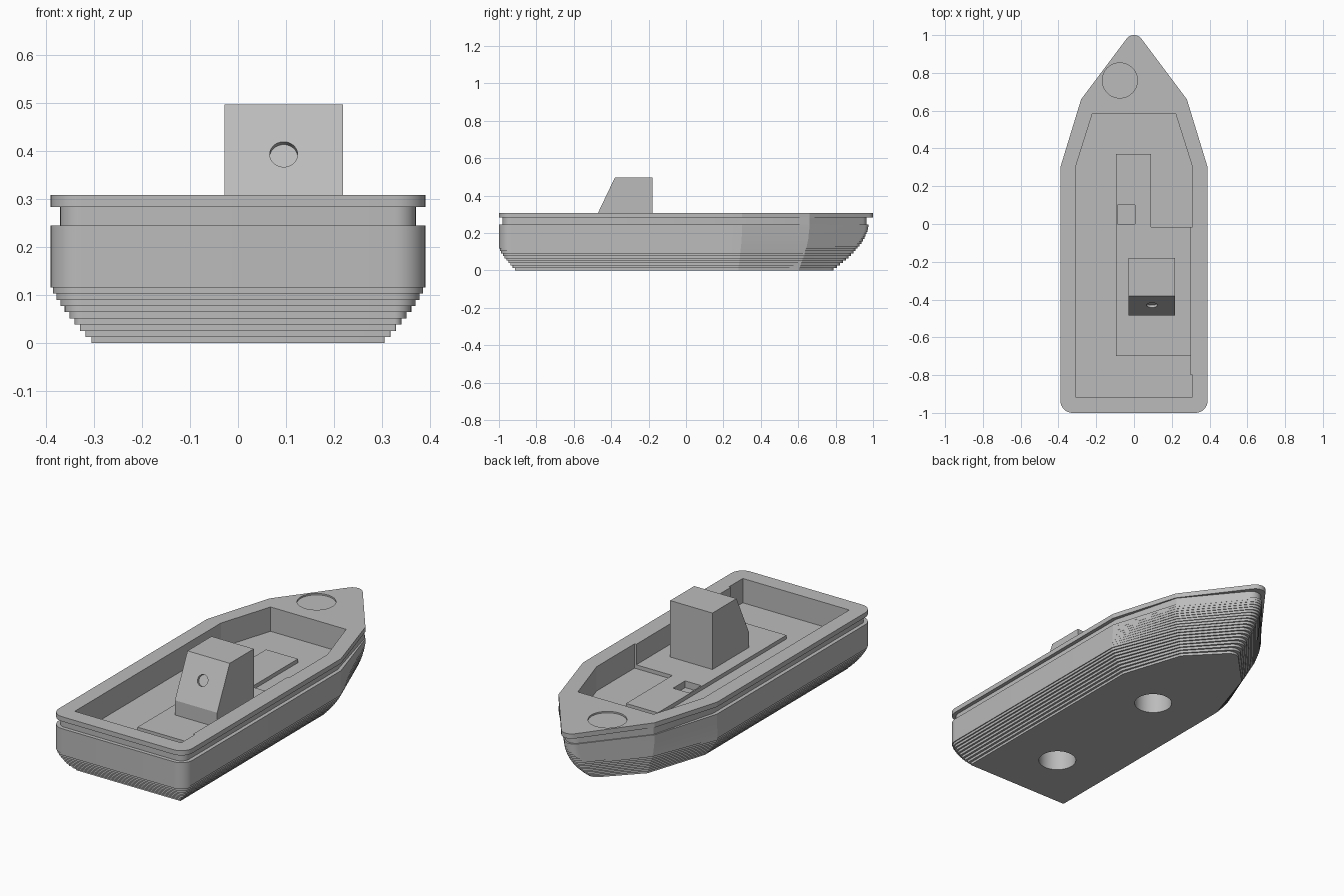
import bpy, bmesh, math
from mathutils import Matrix, Vector

old = bpy.data.objects.get("Cube")
if old:
    bpy.data.objects.remove(old, do_unlink=True)

grey = bpy.data.materials.new("plain_grey")
grey.use_nodes = True
grey.diffuse_color = (0.5, 0.5, 0.5, 1)
grey.node_tree.nodes["Principled BSDF"].inputs["Base Color"].default_value = (0.5, 0.5, 0.5, 1)

RIM, FLOOR, DECK = 0.308, 0.18, 0.2


def skin(name, rings):
    """Solid made by joining equal rings of points and capping both ends."""
    bm = bmesh.new()
    loops = [[bm.verts.new(p) for p in ring] for ring in rings]
    n = len(loops[0])
    for a, b in zip(loops, loops[1:]):
        for i in range(n):
            j = (i + 1) % n
            bm.faces.new((a[i], a[j], b[j], b[i]))
    bm.faces.new(loops[0][::-1])
    bm.faces.new(loops[-1])
    bmesh.ops.recalc_face_normals(bm, faces=bm.faces)
    mesh = bpy.data.meshes.new(name)
    bm.to_mesh(mesh)
    bm.free()
    mesh.materials.append(grey)
    obj = bpy.data.objects.new(name, mesh)
    bpy.context.collection.objects.link(obj)
    return obj


def prism(name, outline, z0, z1):
    return skin(name, [[(x, y, z) for x, y in outline] for z in (z0, z1)])


def box(name, x0, x1, y0, y1, z0, z1):
    return prism(name, [(x0, y0), (x1, y0), (x1, y1), (x0, y1)], z0, z1)


def rod(name, centre, axis, radius, reach):
    """Cylinder reaching the same distance both ways along its axis."""
    turn = Vector(axis).to_track_quat('Z', 'Y').to_matrix().to_4x4()
    place = Matrix.Translation(centre) @ turn
    circle = [(radius * math.cos(k * math.tau / 48), radius * math.sin(k * math.tau / 48))
              for k in range(48)]
    return skin(name, [[place @ Vector((x, y, z)) for x, y in circle] for z in (-reach, reach)])


def cut(obj, cutter):
    mod = obj.modifiers.new("cut", 'BOOLEAN')
    mod.operation = 'DIFFERENCE'
    mod.solver = 'EXACT'
    mod.object = cutter
    bpy.context.view_layer.objects.active = obj
    bpy.ops.object.modifier_apply(modifier=mod.name)
    bpy.data.objects.remove(cutter, do_unlink=True)


def mirrored(half):
    """Close a starboard half outline with its mirror image."""
    return half + [(-x, y) for x, y in reversed(half)]


def hull_ring(z, inset, rake, tip):
    """Plan outline: rounded stern, two shoulder corners, rounded stem."""
    beam, stern = 0.39 - inset, -1 + inset
    r = max(0.065 - inset, 0.004)
    half = []
    for k in range(9):
        a = -math.pi / 2 + k * math.pi / 16
        half.append((beam - r + r * math.cos(a), stern + r + r * math.sin(a)))
    half += [(beam, 0.3 - 0.02 * rake), (0.28 - 0.08 * rake - 0.3 * inset * (1 - rake), 0.66 - 0.055 * rake)]
    for k in range(6):
        a = math.radians(35 + 10 * k)
        half.append((0.05 * math.cos(a), tip - 0.05 + 0.05 * math.sin(a)))
    return [(x, y, z) for x, y in mirrored(half)]


# Stepped hull, groove under the rim, and the rim itself
LAYERS, TOP = 19, 0.245
rings = []
for i in range(LAYERS):
    z0, z1 = TOP * i / LAYERS, TOP * (i + 1) / LAYERS
    inset = 0.085 * max(0, 1 - i / 9) ** 1.3
    rake = (1 - i / (LAYERS - 1)) ** 1.7
    tip = 0.975 - 0.185 * rake
    rings += [hull_ring(z, inset, rake, tip) for z in (z0, z1)]
rings += [hull_ring(z, 0.02, 0, 0.965) for z in (TOP, 0.283)]
rings += [hull_ring(z, 0, 0, 1.0) for z in (0.283, RIM)]
hull = skin("hull", rings)

# Open well, shallow bow recess and the two blind holes in the bottom
cut(hull, prism("well_cutter", mirrored([(0.31, -0.915), (0.31, 0.3), (0.22, 0.585)]), FLOOR, 0.5))
cut(hull, rod("bow_cutter", (-0.075, 0.76, RIM), (0, 0, 1), 0.093, 0.008))
for y in (-0.6, 0.15):
    cut(hull, rod("bottom_cutter", (0, y, 0), (0, 0, 1), 0.093, 0.12))

# Raised deck with its small hatch, and the thicker wall beside it
deck = prism("raised_deck", [(-0.095, -0.7), (0.305, -0.7), (0.305, -0.015), (0.09, -0.015),
                             (0.09, 0.37), (-0.095, 0.37)], FLOOR - 0.005, DECK)
hatch = (-0.088, 0.005, 0, 0.1, 0.165, 0.25)
cut(deck, box("hatch_cutter", *hatch))
cut(hull, box("hatch_cutter", *hatch))
liner = box("wall_liner", 0.3, 0.312, -0.8, -0.015, FLOOR - 0.005, RIM)

# Wheelhouse with a sloping front and a round port square to the slope
side = [(-0.485, DECK - 0.01), (-0.18, DECK - 0.01), (-0.18, 0.497), (-0.38, 0.497), (-0.485, 0.277)]
cabin = skin("wheelhouse", [[(x, y, z) for y, z in side] for x in (-0.028, 0.218)])
cut(cabin, rod("port_cutter", (0.095, -0.43, 0.393), (0, 0.903, -0.43), 0.029, 0.014))

for obj in (hull, deck, liner, cabin):
    bpy.ops.object.select_all(action='DESELECT')
    obj.select_set(True)
    bpy.context.view_layer.objects.active = obj
    bpy.ops.object.shade_smooth_by_angle(angle=math.radians(15))
